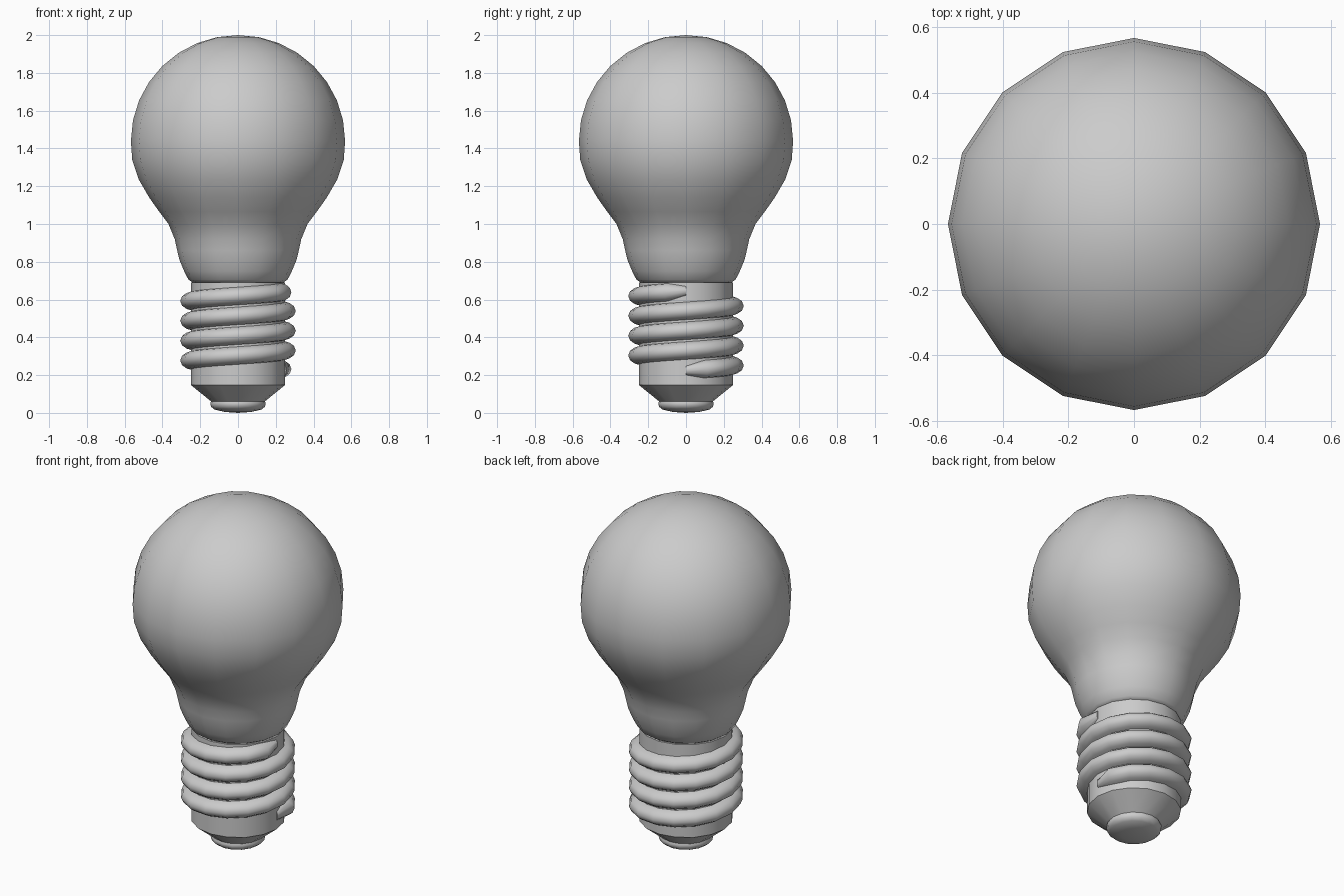
import bpy, bmesh
from math import sin, cos, pi, radians

if "Cube" in bpy.data.objects:
    bpy.data.objects.remove(bpy.data.objects["Cube"])

N = 16  # sides around the axis


def finish(name, bm, angle):
    bmesh.ops.recalc_face_normals(bm, faces=bm.faces)
    me = bpy.data.meshes.new(name)
    bm.to_mesh(me)
    bm.free()
    ob = bpy.data.objects.new(name, me)
    bpy.context.collection.objects.link(ob)
    bpy.ops.object.select_all(action='DESELECT')
    ob.select_set(True)
    bpy.context.view_layer.objects.active = ob
    bpy.ops.object.shade_smooth_by_angle(angle=radians(angle))
    return ob


def lathe(name, profile, angle=35):
    """Revolve (radius, z) points; radius 0 makes a pole."""
    bm = bmesh.new()
    rings = []
    for r, z in profile:
        if r == 0:
            rings.append([bm.verts.new((0, 0, z))] * N)
        else:
            rings.append([bm.verts.new((r * cos(2 * pi * i / N), r * sin(2 * pi * i / N), z))
                          for i in range(N)])
    for a, b in zip(rings, rings[1:]):
        for i in range(N):
            j = (i + 1) % N
            bm.faces.new(list(dict.fromkeys((a[i], a[j], b[j], b[i]))))
    return finish(name, bm, angle)


# Glass bulb: narrow neck flaring into a ball
neck = [(0, .69), (.24, .69), (.262, .705), (.285, .75), (.31, .81), (.322, .86),
        (.335, .92), (.368, 1.0), (.417, 1.065), (.47, 1.14), (.525, 1.235), (.56, 1.34)]
ball = [(.567 * cos(radians(11.25 * k)), 1.44 + .56 * sin(radians(11.25 * k))) for k in range(8)]
lathe("glass_bulb", neck + ball + [(0, 2.0)], 60)

# Metal screw cap and the bottom contact
lathe("screw_cap", [(0, .055), (.135, .055), (.25, .148), (.25, .69), (0, .69)], 30)
lathe("bottom_contact", [(0, .07), (.138, .07), (.147, .052), (.143, .033), (.125, .018),
                         (.07, .005), (0, 0)], 50)

# Screw thread: rounded section swept up four turns, sunk into the cap at both ends
section = [(-.015, -.05), (.022, -.042), (.046, -.025), (.056, 0),
           (.046, .025), (.022, .042), (-.015, .05)]
TURNS, PITCH, Z0 = 4, .105, .225
bm = bmesh.new()
loops = []
for s in range(TURNS * N + 1):
    a = 2 * pi * s / N
    end = s in (0, TURNS * N)
    loop = []
    for dr, dz in section:
        r = .25 + (dr * .1 if end else dr)
        z = Z0 + PITCH * s / N + (dz * .5 if end else dz)
        loop.append(bm.verts.new((r * cos(a), r * sin(a), z)))
    loops.append(loop)
n = len(section)
for p, q in zip(loops, loops[1:]):
    for i in range(n):
        j = (i + 1) % n
        bm.faces.new((p[i], p[j], q[j], q[i]))
bm.faces.new(loops[0])
bm.faces.new(loops[-1])
finish("screw_thread", bm, 60)
